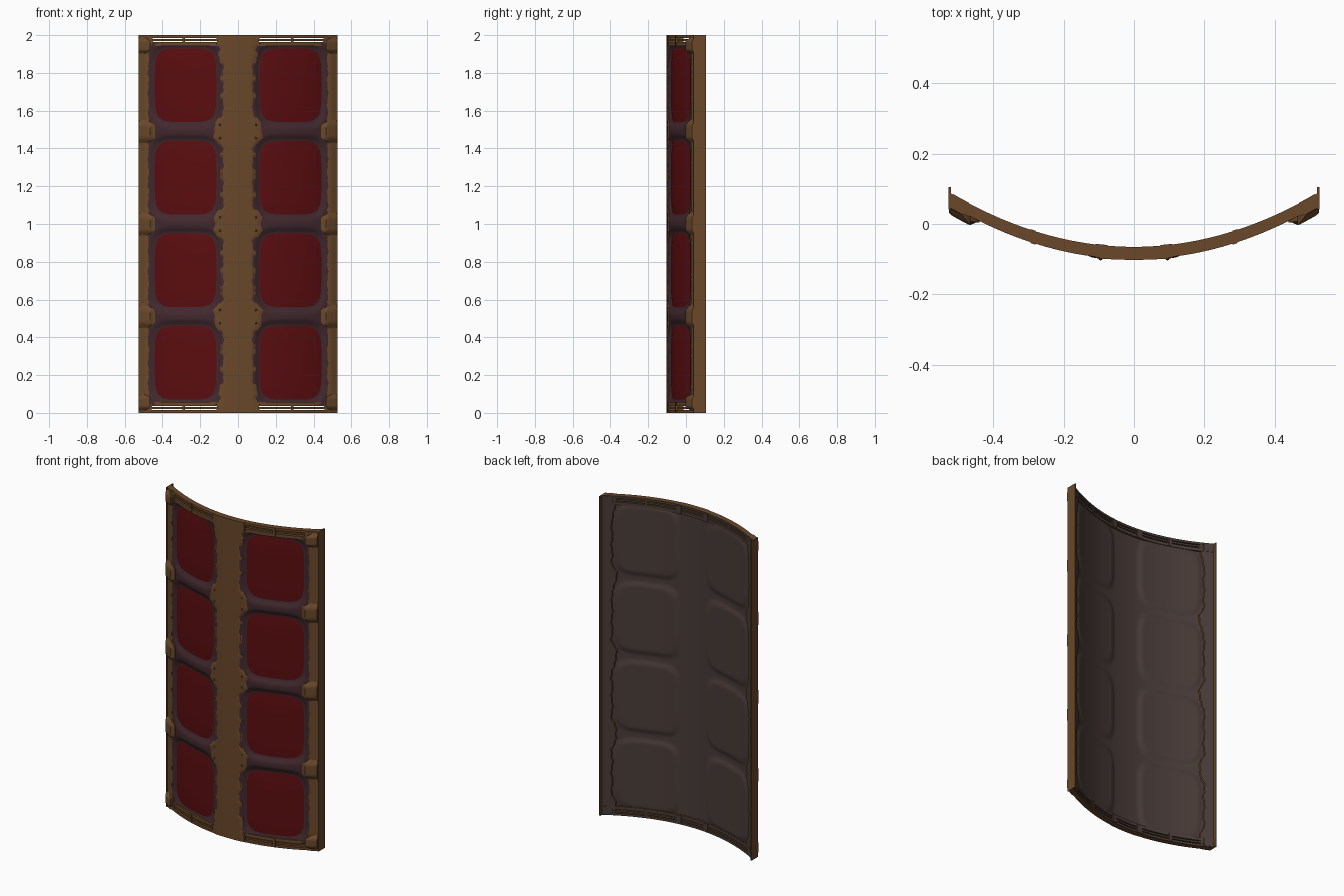
import bpy, bmesh, math

if "Cube" in bpy.data.objects:
    bpy.data.objects.remove(bpy.data.objects["Cube"])

def material(name, rgb):
    m = bpy.data.materials.new(name)
    m.diffuse_color = (*rgb, 1)
    m.use_nodes = True
    m.node_tree.nodes["Principled BSDF"].inputs["Base Color"].default_value = m.diffuse_color
    return m

RED = material("dark red", (0.105, 0.004, 0.005))
PLUM = material("plum brown", (0.052, 0.021, 0.026))
BRONZE = material("bronze", (0.142, 0.064, 0.023))
LINING = material("grey brown lining", (0.066, 0.045, 0.039))

PANEL_Z = (0.265, 0.755, 1.245, 1.735)
RIB_Z = (0.51, 1.0, 1.49)
CX, HX, HZ = 0.278, 0.163, 0.195       # panel centre and half sizes

def base(x):
    """Curved middle surface of the shield."""
    return -0.078 + 0.56 * x * x

def smooth(t):
    t = max(0.0, min(1.0, t))
    return t * t * (3 - 2 * t)

def relief(x, z):
    """Zero inside the panels, raised on ribs, spine and border."""
    dx = abs(abs(x) - CX) / HX
    dz = min(abs(z - p) for p in PANEL_Z) / HZ
    s = (dx ** 5 + dz ** 5) ** 0.2
    return 0.017 * smooth((s - 1) * 0.18 / 0.036)

def finish(name, bm, mats, mirror=False, angle=35):
    bmesh.ops.recalc_face_normals(bm, faces=bm.faces)
    me = bpy.data.meshes.new(name)
    bm.to_mesh(me)
    bm.free()
    for m in mats:
        me.materials.append(m)
    ob = bpy.data.objects.new(name, me)
    bpy.context.collection.objects.link(ob)
    if mirror:
        ob.modifiers.new("mirror", 'MIRROR')
    bpy.ops.object.select_all(action='DESELECT')
    ob.select_set(True)
    bpy.context.view_layer.objects.active = ob
    bpy.ops.object.shade_smooth_by_angle(angle=math.radians(angle))
    return ob

def patch(name, left, right, z0, z1, nx, nz, front, back, mats, mirror=False):
    """Closed curved plate; front and back give the forward offset from base."""
    bm = bmesh.new()
    layers = []
    for depth in (front, back):
        rows = []
        for j in range(nz + 1):
            z = z0 + (z1 - z0) * j / nz
            a, b = left(z), right(z)
            xs = [a + (b - a) * i / nx for i in range(nx + 1)]
            rows.append([bm.verts.new((x, base(x) - depth(x, z), z)) for x in xs])
        layers.append(rows)
    for k, r in enumerate(layers):
        for j in range(nz):
            for i in range(nx):
                f = bm.faces.new((r[j][i], r[j][i + 1], r[j + 1][i + 1], r[j + 1][i]))
                f.material_index = k
    def border(r):
        return (r[0] + [q[-1] for q in r[1:-1]] + r[-1][::-1]
                + [q[0] for q in r[1:-1]][::-1])
    a, b = border(layers[0]), border(layers[1])
    for i in range(len(a)):
        j = (i + 1) % len(a)
        bm.faces.new((a[i], a[j], b[j], b[i]))
    return finish(name, bm, mats, mirror)

def const(v):
    return lambda *a: v

def near(z, points, inner, outer):
    """1 close to any of the points, fading to 0 at the outer distance."""
    d = min(abs(z - p) for p in points)
    return max(0.0, min(1.0, (outer - d) / (outer - inner)))

# Pressed body sheet: plum ribs in front, plain lining behind
patch("body_sheet", const(-0.522), const(0.522), 0.042, 1.958, 100, 190,
      lambda x, z: relief(x, z) + 0.005,
      lambda x, z: 0.6 * relief(x, z) - 0.012, (PLUM, LINING))

# Red rounded panels, slightly pillowed
def panel(name, side, cz):
    bm = bmesh.new()
    n, rings = 48, 8
    def point(u, k):
        c, s = math.cos(u), math.sin(u)
        r = k / (abs(c) ** 5 + abs(s) ** 5) ** 0.2
        x, z = side * CX + HX * r * c, cz + HZ * r * s
        bulge = 0.007 + 0.005 * (1 - k ** 4)
        return bm.verts.new((x, base(x) - bulge, z))
    loops = [[point(math.tau * i / n, k / rings) for i in range(n)]
             for k in range(1, rings + 1)]
    centre = point(0, 0)
    for i in range(n):
        j = (i + 1) % n
        bm.faces.new((centre, loops[0][i], loops[0][j]))
        for p, q in zip(loops, loops[1:]):
            bm.faces.new((p[i], q[i], q[j], p[j]))
    ob = finish(name, bm, (RED,))
    # one open plate: make sure it looks forward
    if ob.data.polygons[0].normal.y > 0:
        ob.data.flip_normals()

for i, cz in enumerate(PANEL_Z):
    panel(f"panel_left_{i + 1}", -1, cz)
    panel(f"panel_right_{i + 1}", 1, cz)

# Central spine, flaring where the ribs meet it
ENDS = (0.0, 2.0)
def spine_half(z):
    worn = 0.003 * math.sin(z * 61) + 0.002 * math.sin(z * 143)
    return 0.09 + 0.04 * near(z, RIB_Z, 0.035, 0.085) + 0.02 * near(z, ENDS, 0.06, 0.16) + worn
def spine_front(x, z):
    edge = smooth((spine_half(z) - abs(x)) / 0.02)
    return 0.018 + 0.006 * edge + 0.15 * x * x
patch("spine", lambda z: -spine_half(z), spine_half, 0, 2, 20, 200,
      spine_front, const(0.0), (BRONZE, LINING))

# Side rims, wider at the ribs
def rim_inner(z):
    worn = 0.003 * math.sin(z * 53) + 0.002 * math.sin(z * 127)
    return 0.474 - 0.022 * near(z, RIB_Z, 0.03, 0.09) - 0.02 * near(z, ENDS, 0.07, 0.13) + worn
patch("side_rim", rim_inner, const(0.524), 0, 2, 6, 200,
      lambda x, z: 0.021 + 0.008 * smooth((x - 0.47) / 0.02), const(-0.012),
      (BRONZE, LINING), True)

# Thin flange that turns backward along both sides
bm = bmesh.new()
bmesh.ops.create_cube(bm, size=1)
for v in bm.verts:
    v.co = (0.5245 + v.co.x * 0.007 , 0.073 + v.co.y * 0.064, 1 + v.co.z * 2)
finish("side_flange", bm, (BRONZE,), True)

# Raised knobs on the rims at every rib and corner
def knob(name, cz, half, inner):
    def left(z):
        t = abs(z - cz) / half
        return 0.515 - (0.515 - inner) * min(1, 1.5 * (1 - t) + 0.25)
    def front(x, z):
        t = abs(z - cz) / half
        u = abs(x - 0.495) / 0.05
        return 0.026 + 0.022 * smooth(1.7 * (1 - t)) * smooth(1.6 * (1.1 - u))
    patch(name, left, const(0.526), cz - half, cz + half, 10, 14,
          front, const(0.0), (BRONZE, LINING), True)

for i, z in enumerate(RIB_Z):
    knob(f"rim_knob_{i + 1}", z, 0.07, 0.44)
knob("corner_knob_bottom", 0.055, 0.05, 0.465)
knob("corner_knob_top", 1.945, 0.05, 0.465)

# Slotted rails along bottom and top edges
for i, (a, b) in enumerate(((0.0, 0.014), (0.020, 0.031), (0.037, 0.057))):
    for label, z0, z1 in (("bottom", a, b), ("top", 2 - b, 2 - a)):
        patch(f"{label}_rail_{i + 1}", const(-0.522), const(0.522), z0, z1, 48, 1,
              const(0.022 if i != 1 else 0.016), const(-0.013), (BRONZE, LINING))

# Blocks tying the rail strips together
for label, z0 in (("bottom", 0.004), ("top", 1.946)):
    for x0, x1 in ((0.075, 0.11), (0.28, 0.295), (0.47, 0.515)):
        patch(f"{label}_rail_block", const(x0), const(x1), z0, z0 + 0.05, 3, 1,
              const(0.025), const(-0.015), (BRONZE, LINING), True)

# Small rivets on the spine beside the ribs
bm = bmesh.new()
for z in RIB_Z:
    for dz in (-0.035, 0.035):
        r = bmesh.ops.create_uvsphere(bm, u_segments=8, v_segments=5, radius=0.006)
        for v in r["verts"]:
            v.co.x += 0.095
            v.co.y += base(0.095) - 0.025
            v.co.z += z + dz
finish("spine_rivets", bm, (BRONZE,), True)
